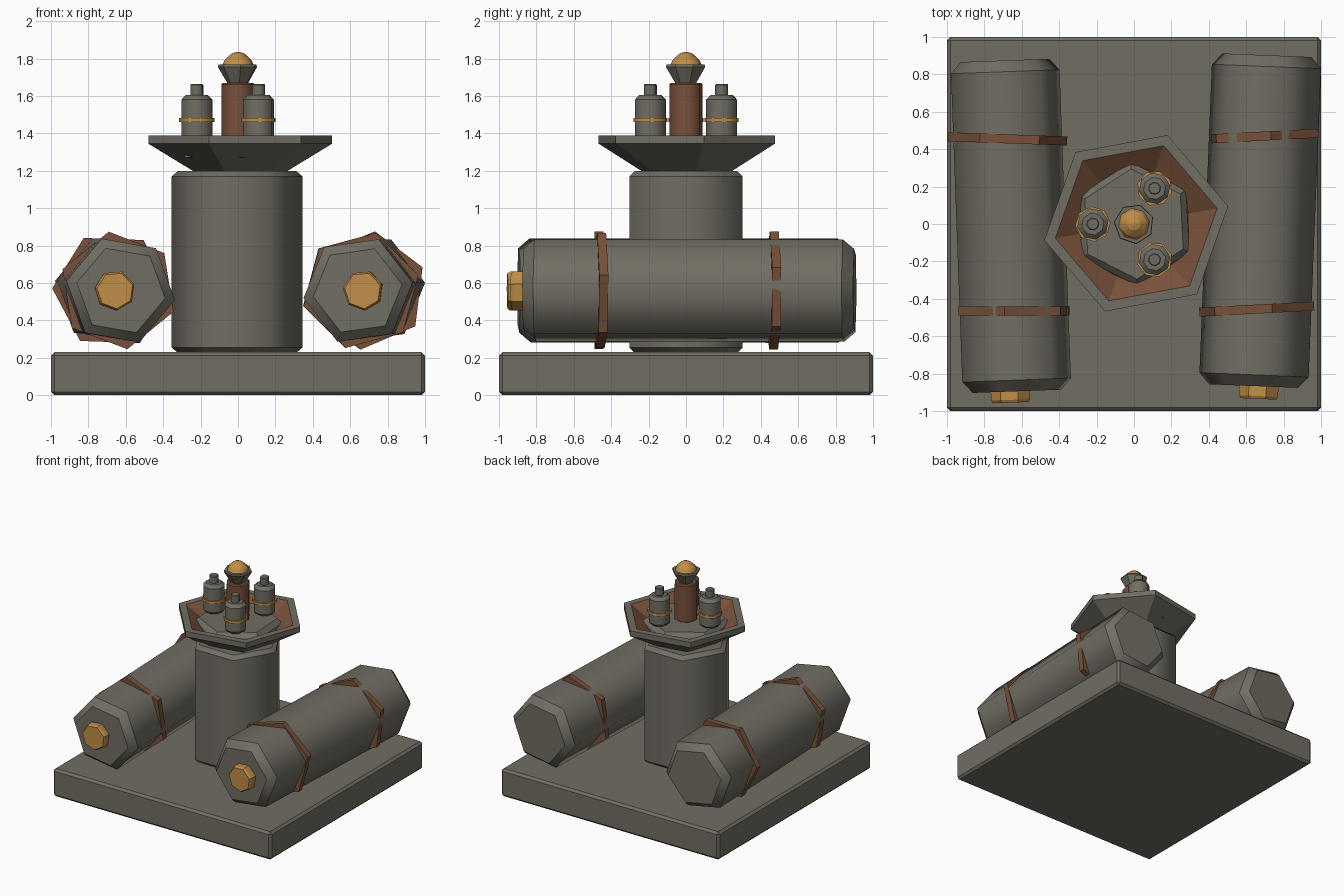
import bpy, bmesh, math
from mathutils import Matrix

if "Cube" in bpy.data.objects:
    bpy.data.objects.remove(bpy.data.objects["Cube"])


def material(name, rgb):
    m = bpy.data.materials.new(name)
    m.diffuse_color = (*rgb, 1)
    m.use_nodes = True
    m.node_tree.nodes["Principled BSDF"].inputs["Base Color"].default_value = m.diffuse_color
    return m


GREY = material("weathered grey", (0.165, 0.155, 0.125))
BROWN = material("rust brown", (0.19, 0.082, 0.043))
GOLD = material("amber", (0.53, 0.27, 0.065))


def lathe(name, profile, sides, mat, angle=0, place=Matrix(), smooth=True,
          inner_mat=None, inner_from=99):
    """Closed prism from (radius, height) rings; rings at corners stay sharp."""
    bm = bmesh.new()
    rings = []
    for r, z in profile:
        ring = []
        for i in range(sides):
            a = math.radians(angle) + math.tau * i / sides
            ring.append(bm.verts.new((r * math.cos(a), r * math.sin(a), z)))
        rings.append(ring)
    bm.faces.new(rings[0][::-1])
    bm.faces.new(rings[-1]).material_index = 1 if inner_mat else 0
    for k in range(len(rings) - 1):
        for i in range(sides):
            j = (i + 1) % sides
            f = bm.faces.new((rings[k][i], rings[k][j], rings[k + 1][j], rings[k + 1][i]))
            f.smooth = smooth
            f.material_index = 1 if inner_mat and k >= inner_from else 0
    for ring in rings:
        for i in range(sides):
            e = bm.edges.get((ring[i], ring[(i + 1) % sides]))
            e.smooth = False
    bmesh.ops.recalc_face_normals(bm, faces=bm.faces)
    me = bpy.data.meshes.new(name)
    bm.to_mesh(me)
    bm.free()
    me.materials.append(mat)
    if inner_mat:
        me.materials.append(inner_mat)
    ob = bpy.data.objects.new(name, me)
    ob.matrix_world = place
    bpy.context.collection.objects.link(ob)
    return ob


def chamfered(r, z0, z1, inset, height):
    return [(r - inset, z0), (r, z0 + height), (r, z1 - height), (r - inset, z1)]


def lying(x, y, z, yaw=0):
    """Placement with the part's axis pointing to the front."""
    return (Matrix.Translation((x, y, z)) @ Matrix.Rotation(math.radians(yaw), 4, 'Z')
            @ Matrix.Rotation(math.radians(90), 4, 'X'))


# Base slab
bpy.ops.mesh.primitive_cube_add(size=1, location=(0, 0, 0.115))
base = bpy.context.object
base.name = "base_slab"
base.scale = (2, 2, 0.23)
bpy.ops.object.transform_apply(location=False, rotation=False, scale=True)
base.data.materials.append(GREY)
bev = base.modifiers.new("edge", 'BEVEL')
bev.width = 0.018
bev.segments = 1

# Central column
lathe("column", chamfered(0.35, 0.225, 1.2, 0.035, 0.03), 6, GREY,
      place=Matrix.Translation((-0.005, 0, 0)))

# Dish with brown lining and raised grey floor
lathe("dish", [(0.25, 1.195), (0.5, 1.345), (0.5, 1.39), (0.44, 1.39), (0.25, 1.27)],
      6, GREY, 10.5, Matrix.Translation((0.012, 0.004, 0)), smooth=False,
      inner_mat=BROWN, inner_from=3)
lathe("dish_floor", [(0.34, 1.27), (0.33, 1.33), (0.295, 1.365)], 6, GREY, 33, smooth=False)

# Centre post, funnel and amber tip
lathe("post", chamfered(0.09, 1.36, 1.67, 0.008, 0.008), 8, BROWN, 10)
lathe("funnel", [(0.055, 1.665), (0.108, 1.755), (0.105, 1.768)], 7, GREY, 20, smooth=False)
lathe("amber_tip", [(0.086, 1.765), (0.07, 1.795), (0.036, 1.826), (0.012, 1.834)],
      8, GOLD, 10)

# Three bottles around the post
for i in range(3):
    a = math.radians(180 + 120 * i)
    spot = Matrix.Translation((0.22 * math.cos(a), 0.22 * math.sin(a), 0))
    lathe("bottle_body", chamfered(0.085, 1.36, 1.605, 0.025, 0.025), 8, GREY, 12, spot)
    lathe("bottle_neck", chamfered(0.035, 1.6, 1.665, 0.005, 0.006), 8, GREY, 12, spot)
    lathe("bottle_band", [(0.095, 1.461), (0.095, 1.481)], 8, GOLD, 5 + 12 * i, spot)

# Two lying barrels: centre x, centre y, yaw, turn, plug x, plug front, (band y, turn, yaw)
barrels = [
    (-0.658, -0.01, 2.1, -10, -0.657, -0.955, ((-0.465, -21, 0), (0.455, -2, -2))),
    (0.675, 0.018, -2.3, 8, 0.667, -0.935, ((-0.455, 15, 3), (0.47, 23, 3))),
]
for x, y, yaw, turn, plug_x, plug_y, bands in barrels:
    lathe("barrel", chamfered(0.295, -0.885, 0.885, 0.055, 0.06), 6, GREY, turn,
          lying(x, y, 0.56, yaw))
    lathe("amber_plug", [(0.108, -0.09), (0.108, -0.015), (0.098, 0)], 7, GOLD, 18,
          lying(plug_x, plug_y, 0.56, yaw), smooth=False)
    for band_y, band_turn, band_yaw in bands:
        band_x = x - (band_y - y) * math.sin(math.radians(yaw))
        lathe("barrel_band", [(0.318, -0.024), (0.318, 0.024)], 6, BROWN, band_turn,
              lying(band_x, band_y, 0.56, band_yaw), smooth=False)
